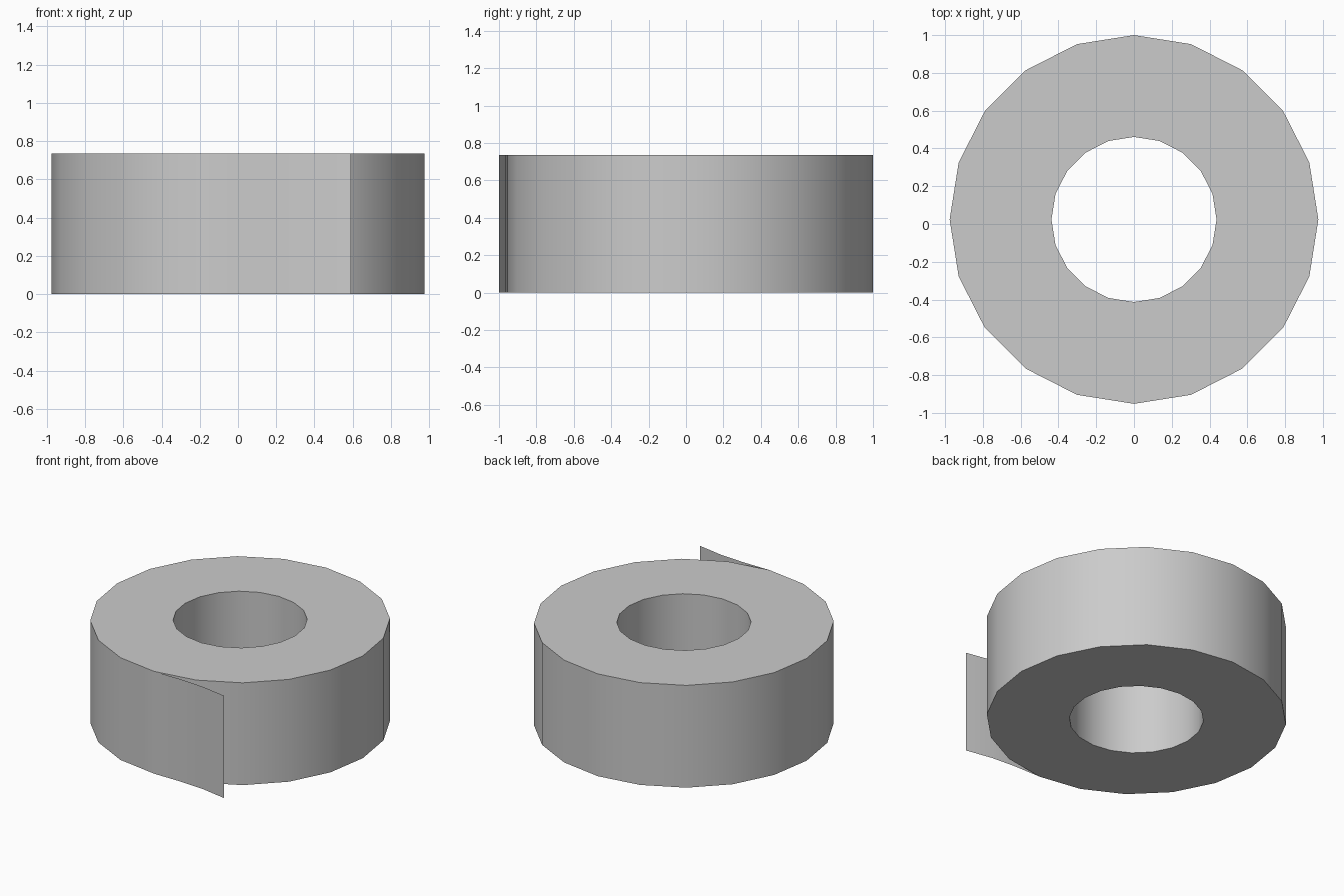
import bpy, bmesh, math

if "Cube" in bpy.data.objects:
    bpy.data.objects.remove(bpy.data.objects["Cube"])

SIDES, OUTER, INNER, HEIGHT, CY = 20, 0.976, 0.437, 0.735, 0.024


def finish(bm, name):
    mesh = bpy.data.meshes.new(name)
    bm.to_mesh(mesh)
    bm.free()
    obj = bpy.data.objects.new(name, mesh)
    bpy.context.collection.objects.link(obj)
    bpy.ops.object.select_all(action='DESELECT')
    obj.select_set(True)
    bpy.context.view_layer.objects.active = obj
    bpy.ops.object.shade_smooth_by_angle(angle=math.radians(35))
    return obj


# Tape roll: rectangular section swept round the hole
bm = bmesh.new()
rings = []
for i in range(SIDES):
    a = 2 * math.pi * i / SIDES
    rings.append([bm.verts.new((r * math.cos(a), CY + r * math.sin(a), z))
                  for r, z in ((INNER, 0), (OUTER, 0), (OUTER, HEIGHT), (INNER, HEIGHT))])
for i in range(SIDES):
    p, q = rings[i], rings[(i + 1) % SIDES]
    for k in range(4):
        m = (k + 1) % 4
        bm.faces.new((p[k], q[k], q[m], p[m]))
bmesh.ops.recalc_face_normals(bm, faces=bm.faces)
finish(bm, "tape_roll")

# Loose end: single thin sheet peeling away from the front of the roll
path = [(0, -0.952), (0.22, -0.953), (0.40, -0.965), (0.59, -0.999)]
bm = bmesh.new()
cols = [[bm.verts.new((x, y, z)) for z in (0, HEIGHT)] for x, y in path]
for p, q in zip(cols, cols[1:]):
    bm.faces.new((p[0], q[0], q[1], p[1]))
finish(bm, "loose_tape_end")
